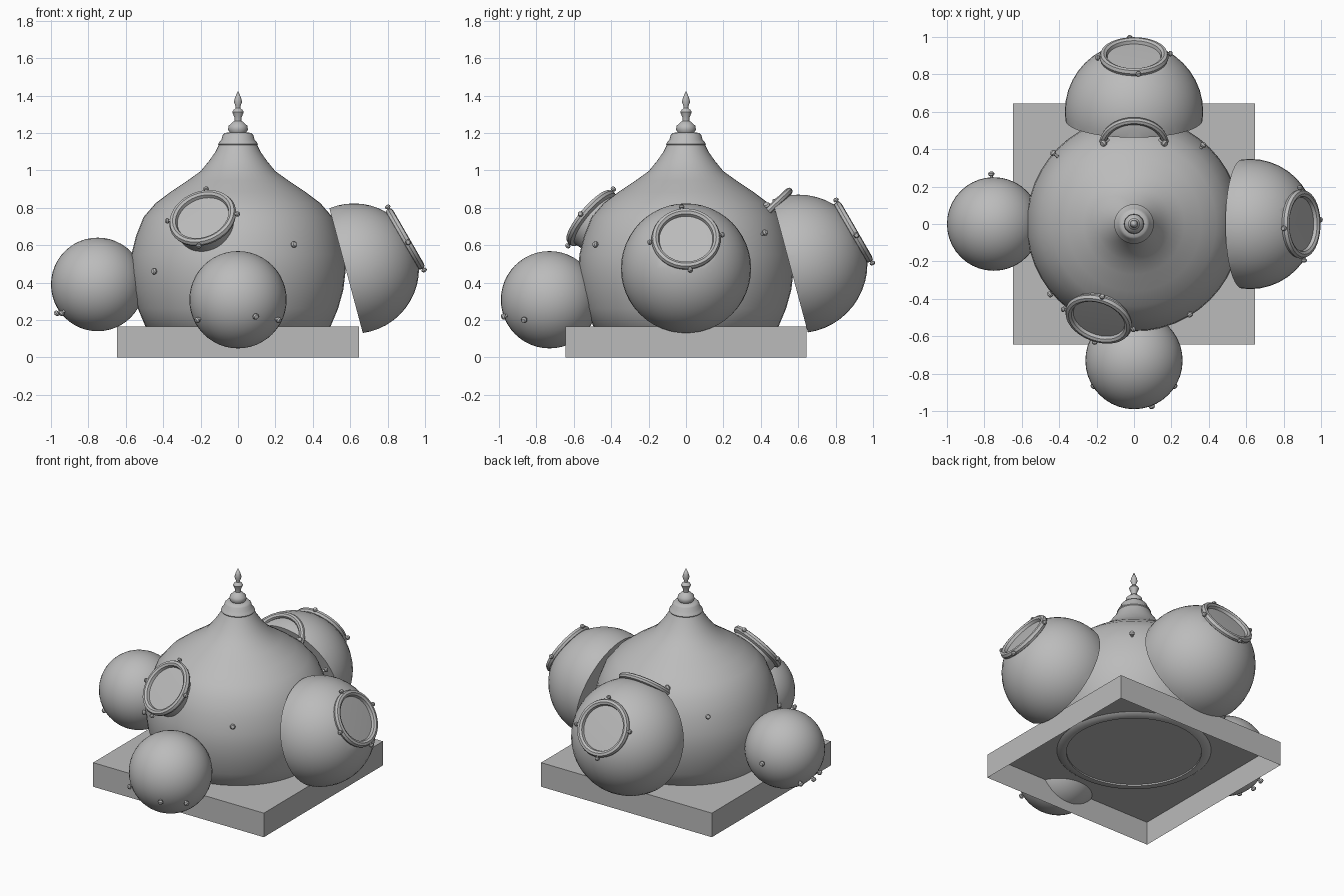
import bpy, bmesh, math
from mathutils import Vector, Matrix

cube = bpy.data.objects.get("Cube")
if cube:
    bpy.data.objects.remove(cube, do_unlink=True)

grey = bpy.data.materials.new("plain_grey")
grey.use_nodes = True
grey.diffuse_color = (0.5, 0.5, 0.5, 1)
grey.node_tree.nodes["Principled BSDF"].inputs["Base Color"].default_value = (0.5, 0.5, 0.5, 1)


def finish(name, bm, smooth=40):
    mesh = bpy.data.meshes.new(name)
    bmesh.ops.recalc_face_normals(bm, faces=bm.faces)
    bm.to_mesh(mesh)
    bm.free()
    mesh.materials.append(grey)
    obj = bpy.data.objects.new(name, mesh)
    bpy.context.collection.objects.link(obj)
    bpy.ops.object.select_all(action='DESELECT')
    obj.select_set(True)
    bpy.context.view_layer.objects.active = obj
    if smooth:
        bpy.ops.object.shade_smooth_by_angle(angle=math.radians(smooth))
    return obj


def frame(point, normal):
    """Matrix whose z axis follows the normal and whose y axis leans upward."""
    z = Vector(normal).normalized()
    x = Vector((0, 0, 1)).cross(z)
    x = x.normalized() if x.length > 0.01 else Vector((1, 0, 0))
    rot = Matrix((x, z.cross(x), z)).transposed().to_4x4()
    return Matrix.Translation(point) @ rot


def lathe(bm, profile, matrix=Matrix(), sides=40):
    """Revolve (radius, height) points around the local z axis."""
    verts = [bm.verts.new((r, 0, h)) for r, h in profile]
    edges = [bm.edges.new(pair) for pair in zip(verts, verts[1:])]
    out = bmesh.ops.spin(bm, geom=verts + edges, axis=(0, 0, 1), cent=(0, 0, 0),
                         angle=math.tau, steps=sides, use_merge=False)
    new = {v for v in bm.verts if v.is_valid and v.index == -1} | set(verts)
    new |= {g for g in out["geom_last"] if isinstance(g, bmesh.types.BMVert)}
    new = [v for v in new if v.is_valid]
    bmesh.ops.remove_doubles(bm, verts=new, dist=0.0005)
    bmesh.ops.transform(bm, matrix=matrix, verts=bm.verts)


def turned(name, profile, matrix=Matrix(), sides=40):
    bm = bmesh.new()
    lathe(bm, profile, matrix, sides)
    bmesh.ops.remove_doubles(bm, verts=bm.verts, dist=0.0005)
    return finish(name, bm)


def stud(name, point, normal, size=1.0):
    """Short neck with a rounded head."""
    prof = [(0, -.02), (.009, -.02), (.009, .008), (.017, .012),
            (.019, .022), (.013, .032), (0, .035)]
    turned(name, [(r * size, h * size) for r, h in prof], frame(point, normal), 10)


def porthole(name, point, normal, depth):
    """Raised rim around a recessed pane, with four studs on the rim."""
    m = frame(point, normal)
    turned(name, [(.155, -depth), (.162, -.03), (.18, -.02), (.185, -.005), (.178, .012),
                  (.162, .016), (.148, .008), (.143, -.01), (0, -.006)], m)
    for i in range(4):
        a = math.tau * i / 4 + 0.12
        d = Vector((math.cos(a), math.sin(a), 0))
        stud(f"{name}_stud_{i + 1}", m @ (d * .18), m.to_3x3() @ d, 0.8)


def ball(name, centre, radius, cuts=()):
    """Sphere trimmed and capped by planes given as (point, outward normal)."""
    bm = bmesh.new()
    bmesh.ops.create_uvsphere(bm, u_segments=40, v_segments=24, radius=radius,
                              matrix=Matrix.Translation(centre))
    for point, normal in cuts:
        bmesh.ops.bisect_plane(bm, geom=bm.verts[:] + bm.edges[:] + bm.faces[:],
                               plane_co=point, plane_no=normal, clear_outer=True)
        bmesh.ops.holes_fill(bm, edges=[e for e in bm.edges if e.is_boundary], sides=0)
    finish(name, bm)


# Base: a square tray, open underneath
bm = bmesh.new()
bmesh.ops.create_cube(bm, size=1, matrix=Matrix.Translation((0, 0, .0825))
                      @ Matrix.Diagonal((1.295, 1.29, .165, 1)))
under = [f for f in bm.faces if f.normal.z < -0.9]
bmesh.ops.inset_region(bm, faces=under, thickness=.012)
bmesh.ops.translate(bm, vec=(0, 0, .153), verts=under[0].verts)
finish("base_tray", bm, 0)

# Domed body with its flat underside
turned("domed_body", [
    (0, .148), (.42, .148), (.42, .138), (.46, .138), (.495, .165), (.535, .26), (.563, .36),
    (.575, .46), (.57, .55), (.545, .65), (.505, .75), (.44, .825), (.36, .885), (.27, .945),
    (.2, .995), (.155, 1.05), (.12, 1.1), (.1, 1.14), (0, 1.14)], sides=48)

# Stepped finial
turned("finial", [
    (0, 1.125), (.098, 1.125), (.106, 1.14), (.1, 1.152), (.088, 1.165), (.082, 1.188),
    (.07, 1.2), (.045, 1.203), (.053, 1.218), (.05, 1.238), (.032, 1.255), (.018, 1.265),
    (.02, 1.285), (.031, 1.312), (.024, 1.323), (.013, 1.332), (.014, 1.345),
    (.022, 1.365), (.016, 1.39), (0, 1.425)], sides=24)

# Two large chambers, trimmed toward the body and under their portholes
tilt = math.radians(15)
rise = math.radians(30)
for name, axis, dist, height, radius, cut in (
        ("left_chamber", Vector((1, 0, 0)), .62, .475, .348, .575),
        ("rear_chamber", Vector((0, 1, 0)), .6, .5, .37, .56)):
    up = Vector((0, 0, 1))
    centre = axis * dist + up * height
    look = axis * math.cos(rise) + up * math.sin(rise)
    inner = -(axis * math.cos(tilt) + up * math.sin(tilt))
    seat = math.sqrt(radius ** 2 - .16 ** 2)
    ball(name, centre, radius, [(axis * cut + up * .475, inner),
                                (centre + look * (seat - .004), look)])
    porthole(name + "_porthole", centre + look * (seat + .012), look, .03)

# Two small chambers
ball("right_chamber", (-.75, 0, .39), .25)
ball("front_chamber", (0, -.73, .308), .26)

# Porthole on the body
porthole("body_porthole", Vector((-.19, -.51, .748)), (-.27, -.73, .62), .1)

# Arched rim between the body and the rear chamber
bm = bmesh.new()
lathe(bm, [(.165 + .02 * math.cos(a), .02 * math.sin(a))
           for a in (math.tau * k / 8 for k in range(9))],
      Matrix.Translation((0, .43, .775)) @ Matrix.Rotation(math.radians(43), 4, 'X'))
finish("rear_arch", bm)
for x in (-.15, .15):
    stud("rear_arch_stud", (x, .44, .8), (x, -.1, .15))

# Loose studs on the body and the small chambers
for p, n in (((.29, -.47, .6), (.5, -.8, .2)), ((-.42, .37, .66), (-.7, .6, .4)),
             ((.36, .41, .66), (.6, .7, .4)), ((-.435, -.365, .46), (-.7, -.6, 0))):
    stud("body_stud", p, n, 0.9)
for name, centre, radius, dirs in (
        ("right_chamber_stud", (-.75, 0, .39), .25,
         ((-.75, .4, -.6), (-.75, -.4, -.6), (-.05, 1, 0), (-.85, 0, -.6))),
        ("front_chamber_stud", (0, -.73, .308), .26,
         ((-.8, -.5, -.4), (.35, -.9, -.33), (.8, -.5, -.4)))):
    for d in dirs:
        v = Vector(d).normalized()
        stud(name, Vector(centre) + v * radius, v, 0.9)
